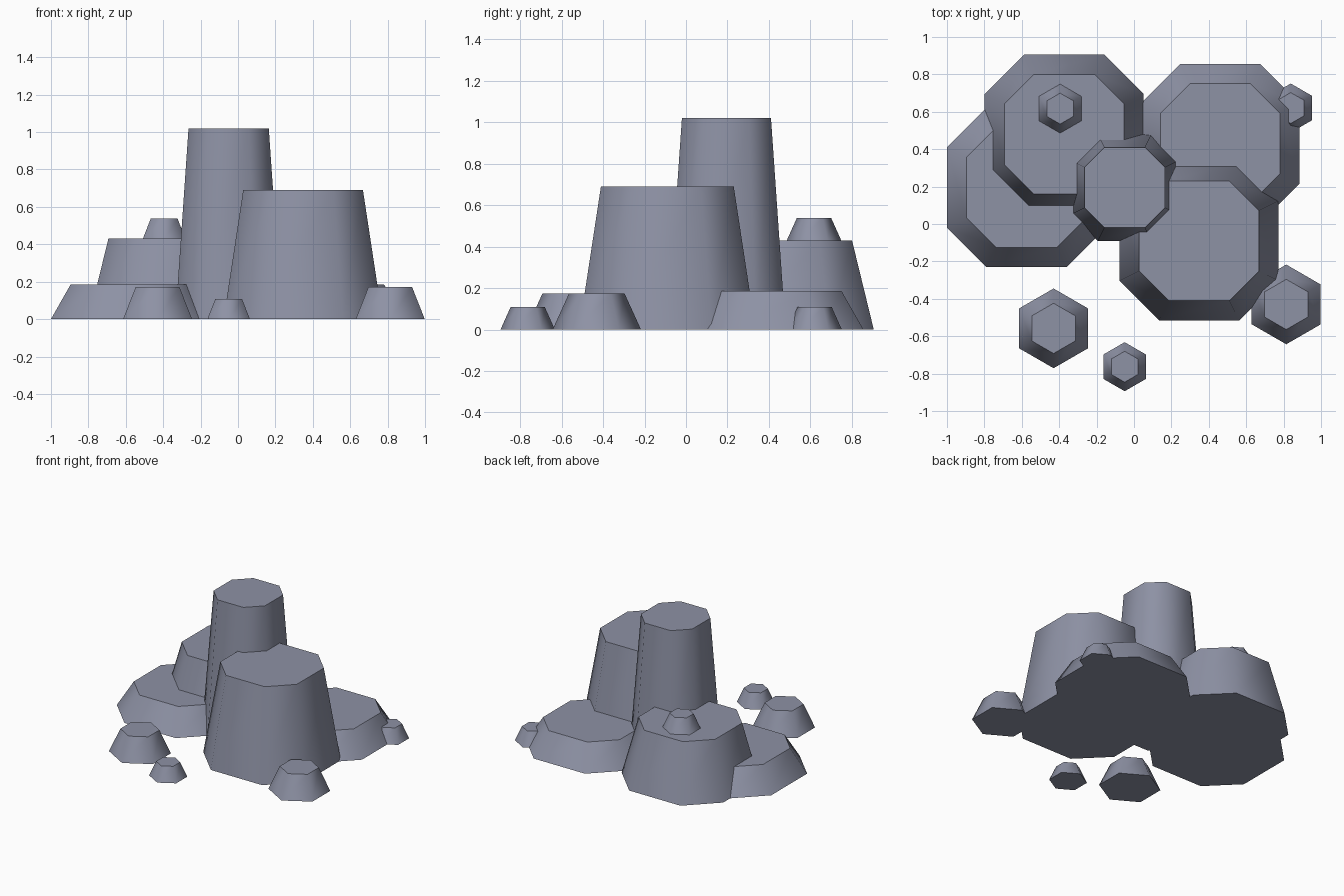
import bpy, bmesh
from math import sin, cos, radians

if "Cube" in bpy.data.objects:
    bpy.data.objects.remove(bpy.data.objects["Cube"])

# plan outlines: chamfered square (half width 1) and pointy hexagon (radius 1)
OCTAGON = [(1, -.505), (1, .505), (.505, 1), (-.505, 1),
           (-1, .505), (-1, -.505), (-.505, -1), (.505, -1)]
HEXAGON = [(cos(radians(30 + 60 * i)), sin(radians(30 + 60 * i))) for i in range(6)]

# blue-grey stone
stone = bpy.data.materials.new("stone")
stone.diffuse_color = (.27, .287, .375, 1)
stone.use_nodes = True
stone.node_tree.nodes["Principled BSDF"].inputs["Base Color"].default_value = stone.diffuse_color


def rock(name, outline, x, y, size, taper, height, z=0.0):
    """Tapered prism with smooth sides and sharp flat caps."""
    bm = bmesh.new()
    low = [bm.verts.new((px * size, py * size, 0)) for px, py in outline]
    top = [bm.verts.new((px * size * taper, py * size * taper, height)) for px, py in outline]
    n = len(outline)
    for i in range(n):
        j = (i + 1) % n
        bm.faces.new((low[i], low[j], top[j], top[i])).smooth = True
    for cap in (bm.faces.new(low[::-1]), bm.faces.new(top)):
        for e in cap.edges:
            e.smooth = False
    mesh = bpy.data.meshes.new(name)
    bm.to_mesh(mesh)
    bm.free()
    mesh.materials.append(stone)
    ob = bpy.data.objects.new(name, mesh)
    ob.location = (x, y, z)
    bpy.context.collection.objects.link(ob)


# big rocks
rock("left_low_rock", OCTAGON, -.575, .195, .425, .753, .185)
rock("back_left_rock", OCTAGON, -.373, .48, .425, .753, .43)
rock("back_right_low_rock", OCTAGON, .461, .43, .425, .753, .185)
rock("front_right_rock", OCTAGON, .348, -.09, .425, .753, .69)
rock("tall_pillar", OCTAGON, -.05, .195, .285, .753, 1.02)

# small stones
rock("front_left_stone", HEXAGON, -.43, -.558, .213, .63, .173)
rock("front_right_stone", HEXAGON, .814, -.43, .213, .63, .173)
rock("front_pebble", HEXAGON, -.05, -.763, .131, .63, .108)
rock("perched_pebble", HEXAGON, -.395, .617, .131, .63, .108, .43)
rock("side_pebble", HEXAGON, .838, .62, .131, .63, .108)
